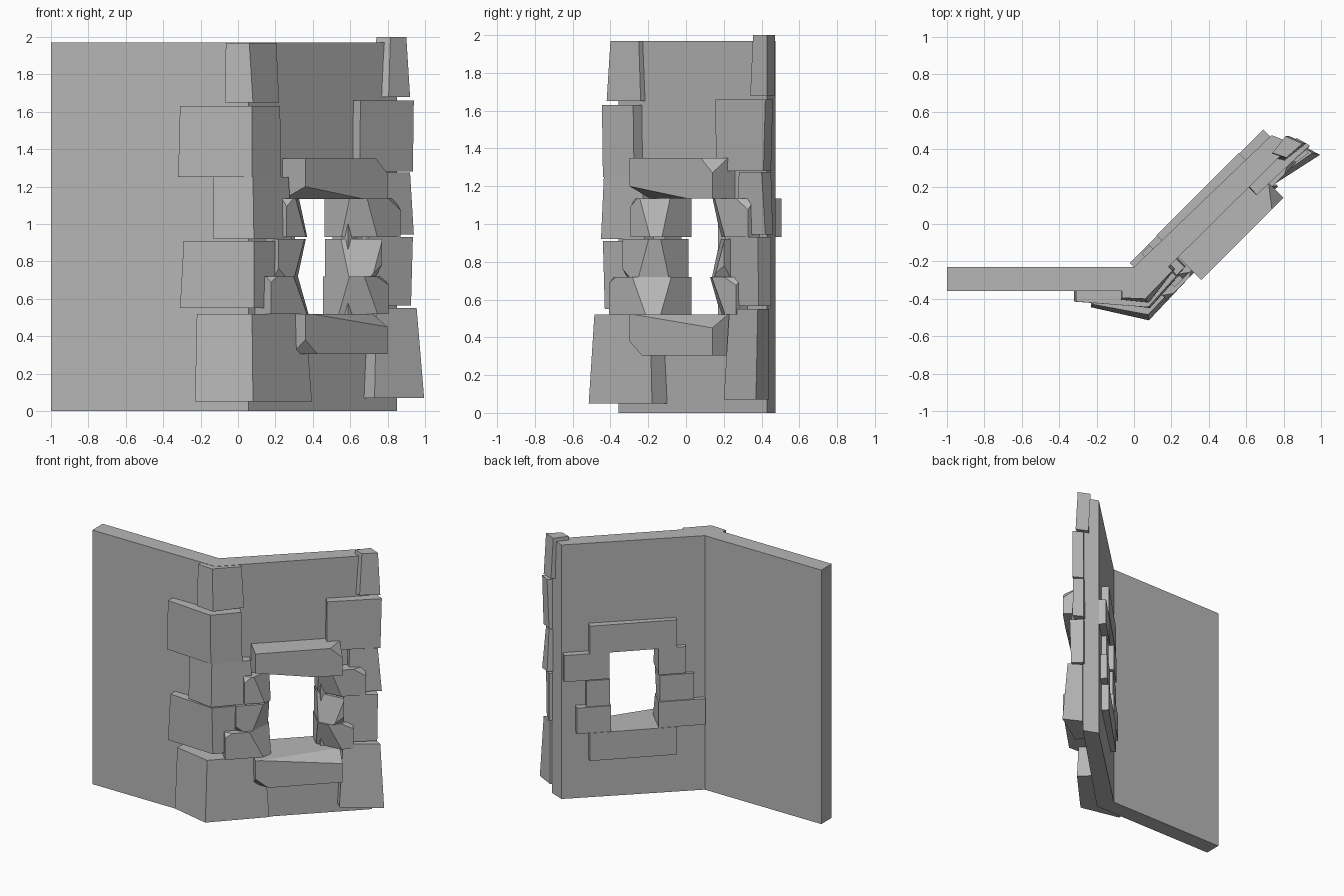
import bpy, bmesh
from mathutils import Vector

if "Cube" in bpy.data.objects:
    bpy.data.objects.remove(bpy.data.objects["Cube"])

R = 0.5 ** 0.5
CORNER = (0.055, -0.357)   # front corner where the angled wing starts

grey = bpy.data.materials.new("stone_grey")
grey.diffuse_color = (0.47, 0.47, 0.47, 1)
grey.use_nodes = True
grey.node_tree.nodes["Principled BSDF"].inputs["Base Color"].default_value = grey.diffuse_color


def finish(bm, name):
    bmesh.ops.recalc_face_normals(bm, faces=bm.faces)
    me = bpy.data.meshes.new(name)
    bm.to_mesh(me)
    bm.free()
    me.materials.append(grey)
    ob = bpy.data.objects.new(name, me)
    bpy.context.collection.objects.link(ob)
    return ob


def loft(bottom, top, z0, z1):
    """Loft between two xy outlines with equal point counts."""
    bm = bmesh.new()
    a = [bm.verts.new((x, y, z0)) for x, y in bottom]
    b = [bm.verts.new((x, y, z1)) for x, y in top]
    n = len(a)
    bm.faces.new(a)
    bm.faces.new(b)
    for i in range(n):
        j = (i + 1) % n
        bm.faces.new((a[i], a[j], b[j], b[i]))
    bmesh.ops.recalc_face_normals(bm, faces=bm.faces)
    return bm


def along(p):
    """Distance of a point along the angled wing."""
    return (p[0] - CORNER[0] + p[1] - CORNER[1]) * R


def wing_point(s, d, z):
    return Vector((CORNER[0] + R * (s + d), CORNER[1] + R * (s - d), z))


def stone(name, s, d, z, cuts=()):
    """Block on the angled wing: s along it, d out from its front; cuts are chamfer planes."""
    bm = bmesh.new()
    bmesh.ops.create_cube(bm, size=1)
    for v in bm.verts:
        v.co = Vector([r[0] + (c + 0.5) * (r[1] - r[0]) for c, r in zip(v.co, (s, d, z))])
    for point, normal in cuts:
        geom = bm.verts[:] + bm.edges[:] + bm.faces[:]
        bmesh.ops.bisect_plane(bm, geom=geom, plane_co=point, plane_no=Vector(normal).normalized(),
                               clear_outer=True)
        bmesh.ops.holes_fill(bm, edges=[e for e in bm.edges if e.is_boundary], sides=0)
    for v in bm.verts:
        v.co = wing_point(*v.co)
    return finish(bm, name)


# bent wall; the window is cut out of both sides of the angled wing
WIN_S, WIN_Z = (0.35, 0.75), (0.45, 1.2)
outline = [(-1, -0.357), CORNER, (0.85, 0.43), (0.735, 0.475), (0, -0.23), (-1, -0.23)]
bm = loft(outline, outline, 0, 1.97)


def wing_faces():
    return [f for f in bm.faces if abs(f.normal.z) < 0.1
            and 0.2 < along(f.calc_center_median()) < 0.95 and abs(f.normal.x) > 0.5]


planes = [(wing_point(s, 0, 0), (R, R, 0)) for s in WIN_S] + [((0, 0, z), (0, 0, 1)) for z in WIN_Z]
sides = wing_faces()
for co, no in planes:
    geom = set(sides)
    for f in sides:
        geom.update(f.edges)
        geom.update(f.verts)
    cut = bmesh.ops.bisect_plane(bm, geom=list(geom), plane_co=co, plane_no=no)
    sides = [g for g in cut["geom"] if isinstance(g, bmesh.types.BMFace)]
hole = [f for f in sides
        if WIN_S[0] < along(f.calc_center_median()) < WIN_S[1]
        and WIN_Z[0] < f.calc_center_median().z < WIN_Z[1]]
bmesh.ops.delete(bm, geom=hole, context='FACES')
bmesh.ops.bridge_loops(bm, edges=[e for e in bm.edges if e.is_boundary])
finish(bm, "wall")


# corner stones wrapping the bend: left end, corner, right end
def corner_outline(left, corner, right):
    return [left, corner, right, (right[0] - 0.09, right[1] + 0.09), (0.03, -0.29), (left[0], -0.31)]


corner_rows = [
    (0.05, 0.52, [(-0.23, -0.445), (0.08, -0.515), (0.395, -0.18)],
                 [(-0.22, -0.43), (0.075, -0.485), (0.36, -0.19)]),
    (0.55, 0.91, [(-0.31, -0.415), (0.085, -0.43), (0.24, -0.26)],
                 [(-0.29, -0.415), (0.085, -0.44), (0.24, -0.27)]),
    (0.92, 1.25, [(-0.13, -0.42), (0.085, -0.45), (0.29, -0.22)],
                 [(-0.13, -0.41), (0.08, -0.435), (0.27, -0.23)]),
    (1.25, 1.63, [(-0.32, -0.415), (0.075, -0.44), (0.23, -0.275)],
                 [(-0.31, -0.415), (0.075, -0.445), (0.225, -0.28)]),
    (1.65, 1.968, [(-0.07, -0.405), (0.08, -0.42), (0.22, -0.24)],
                  [(-0.065, -0.395), (0.06, -0.40), (0.205, -0.25)]),
]
for i, (z0, z1, lo, hi) in enumerate(corner_rows):
    finish(loft(corner_outline(*lo), corner_outline(*hi), z0, z1), f"corner_stone_{i + 1}")

# end stones at the free end of the angled wing
end_rows = [
    (0.07, 0.55, [(0.73, 0.20), (0.995, 0.37), (0.86, 0.44), (0.66, 0.27)],
                 [(0.74, 0.23), (0.955, 0.38), (0.86, 0.44), (0.68, 0.29)]),
    (0.565, 0.93, [(0.70, 0.21), (0.925, 0.385), (0.86, 0.45), (0.64, 0.27)],
                  [(0.70, 0.21), (0.935, 0.38), (0.86, 0.45), (0.64, 0.27)]),
    (0.945, 1.275, [(0.76, 0.27), (0.94, 0.42), (0.87, 0.46), (0.69, 0.33)],
                   [(0.76, 0.28), (0.92, 0.40), (0.86, 0.45), (0.69, 0.33)]),
    (1.28, 1.66, [(0.65, 0.16), (0.935, 0.41), (0.86, 0.45), (0.59, 0.22)],
                 [(0.655, 0.155), (0.94, 0.42), (0.87, 0.46), (0.60, 0.22)]),
    (1.68, 2.0, [(0.805, 0.34), (0.92, 0.43), (0.83, 0.47), (0.72, 0.36)],
                [(0.815, 0.355), (0.90, 0.43), (0.81, 0.47), (0.74, 0.38)]),
]
for i, (z0, z1, lo, hi) in enumerate(end_rows):
    finish(loft(lo, hi, z0, z1), f"end_stone_{i + 1}")

# lintel and sill
stone("lintel", (0.256, 0.878), (-0.164, 0.175), (1.135, 1.35),
      [((0.256, 0.175, 1.2), (-0.15, 0.41, -1)), ((0.878, 0.175, 1.27), (0.91, 0.7, 1))])
stone("sill", (0.256, 0.878), (-0.164, 0.175), (0.305, 0.52),
      [((0.256, 0.175, 0.38), (-0.82, 0.74, -1)), ((0.878, 0.175, 0.45), (0.12, 0.61, 1))])

# window side stones, bottom to top: z range, left (s, front), right (s, front), back depth
jamb_rows = [
    ((0.52, 0.72), (0.05, 0.385, 0.12), (0.725, 0.97, 0.09), -0.16, 0.4),
    ((0.72, 0.92), (0.13, 0.375, 0.10), (0.73, 0.90, 0.11), -0.15, -0.3),
    ((0.93, 1.135), (0.19, 0.385, 0.10), (0.735, 1.06, 0.09), -0.16, 0.3),
]
for i, (z, (a, b, f), (c, e, g), back, tilt) in enumerate(jamb_rows):
    zm = (z[0] + z[1]) / 2
    edge = z[1] if tilt > 0 else z[0]
    stone(f"left_jamb_stone_{i + 1}", (a, b), (back, f), z,
          [((b, 0.03, zm), (0.8, 1, tilt)), ((a + 0.05, f, edge), (-0.5, 0.7, 2 * tilt))])
    stone(f"right_jamb_stone_{i + 1}", (c, e), (back, g), z,
          [((c, 0.0, zm), (-0.8, 1, -tilt)), ((e - 0.05, g - 0.02, edge), (0.4, 0.8, 2 * tilt))])
